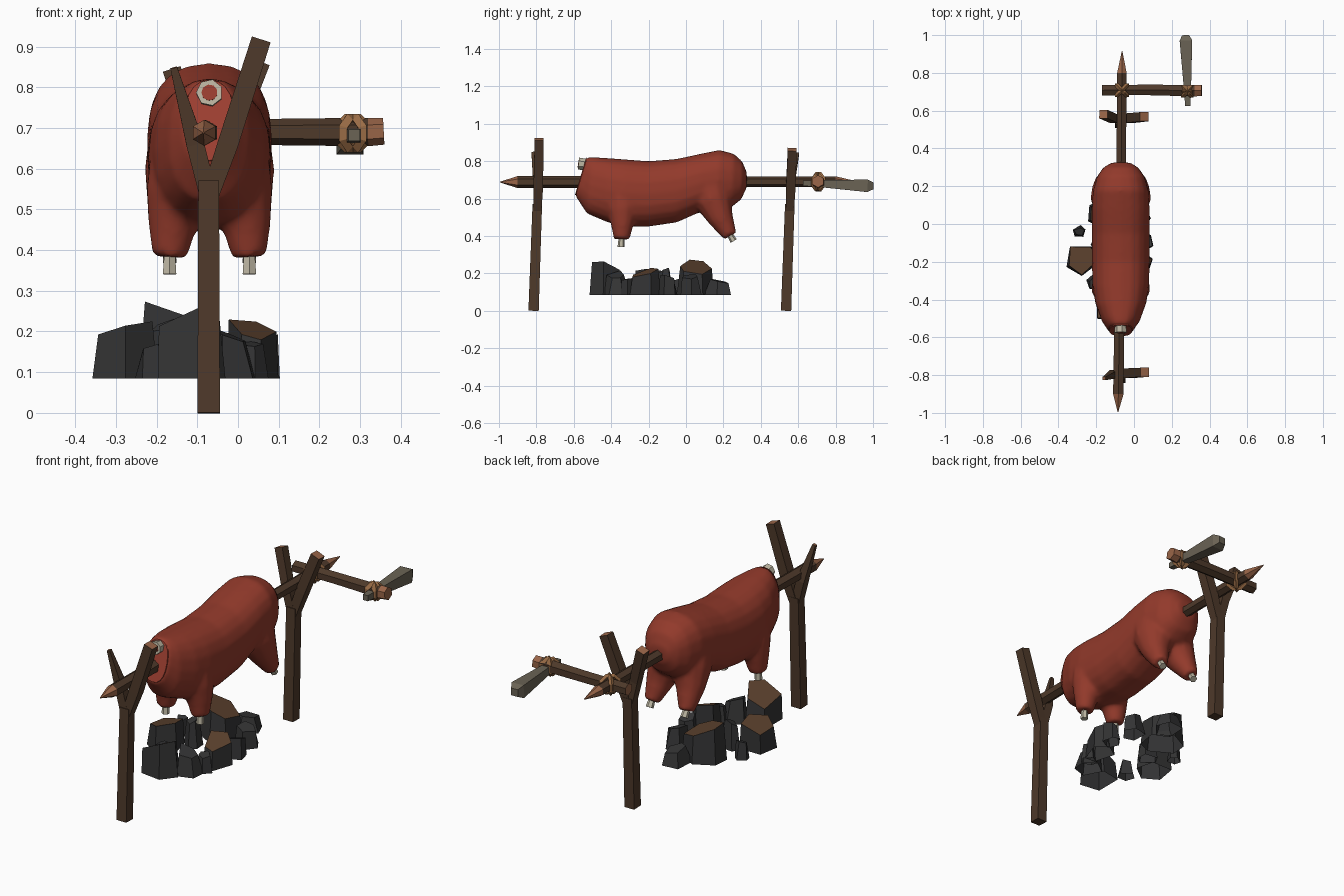
import bpy, bmesh, math, random
from mathutils import Vector

if "Cube" in bpy.data.objects:
    bpy.data.objects.remove(bpy.data.objects["Cube"])

random.seed(4)
CX = -0.07  # centre line of the roast


def material(name, r, g, b):
    m = bpy.data.materials.new(name)
    m.diffuse_color = (r, g, b, 1)
    m.use_nodes = True
    m.node_tree.nodes["Principled BSDF"].inputs["Base Color"].default_value = m.diffuse_color
    return m


MEAT = material("roast red", 0.29, 0.042, 0.024)
CUT = material("cut meat", 0.34, 0.05, 0.03)
WOOD = material("dark bark", 0.076, 0.041, 0.023)
FRESH = material("fresh cut wood", 0.32, 0.13, 0.065)
ROPE = material("rope", 0.32, 0.15, 0.06)
BONE = material("bone", 0.52, 0.48, 0.37)
GRIP = material("grey grip", 0.145, 0.125, 0.09)
COAL = material("charcoal", 0.034, 0.034, 0.035)
SCORCH = material("scorched brown", 0.1, 0.05, 0.025)


def finish(name, bm, mats):
    bmesh.ops.recalc_face_normals(bm, faces=bm.faces)
    me = bpy.data.meshes.new(name)
    bm.to_mesh(me)
    bm.free()
    for m in mats:
        me.materials.append(m)
    ob = bpy.data.objects.new(name, me)
    bpy.context.collection.objects.link(ob)
    return ob


def loft(bm, rings, tips=(), bottom=True):
    """Bridge rings of points and cap the ends; caps and tip segments get material 1."""
    vs = [[bm.verts.new(p) for p in r] for r in rings]
    n = len(vs[0])
    for s in range(len(vs) - 1):
        for i in range(n):
            j = (i + 1) % n
            f = bm.faces.new((vs[s][i], vs[s][j], vs[s + 1][j], vs[s + 1][i]))
            f.material_index = 1 if s in tips else 0
    for end in (vs[0], vs[-1]) if bottom else (vs[-1],):
        bm.faces.new(end).material_index = 1


def rod_rings(pts, radii, n, ref):
    pts = [Vector(p) for p in pts]
    rings = []
    for i, (p, r) in enumerate(zip(pts, radii)):
        d = (pts[min(i + 1, len(pts) - 1)] - pts[max(i - 1, 0)]).normalized()
        u = Vector(ref).cross(d).normalized()
        v = d.cross(u)
        rings.append([p + r * (u * math.cos(a) + v * math.sin(a))
                      for a in (2 * math.pi * (k + 0.5) / n for k in range(n))])
    return rings


def limb(name, pts, radii, n, mat, cap=None, tips=(), ref=(0, 0, 1)):
    """Tapered n-sided rod along a path."""
    bm = bmesh.new()
    loft(bm, rod_rings(pts, radii, n, ref), tips)
    return finish(name, bm, [mat, cap or mat])


# Carcass: sections given as top (y, z), bottom (y, z), half width
sections = [(-.53, .822, -.592, .615, .064), (-.50, .822, -.53, .52, .10),
            (-.42, .817, -.42, .473, .135), (-.33, .81, -.33, .45, .15),
            (-.20, .80, -.20, .45, .153), (-.05, .812, -.05, .472, .153),
            (.08, .84, .07, .525, .153), (.18, .86, .17, .54, .148),
            (.255, .84, .245, .555, .127), (.30, .80, .295, .595, .094),
            (.325, .74, .325, .66, .05)]


def oval(s, n=20, power=0.85, shift=0, scale=1):
    top, bot = Vector((CX, s[0], s[1])), Vector((CX, s[2], s[3]))
    ring = []
    for k in range(n):
        a = 2 * math.pi * k / n
        c, t = (math.copysign(abs(f) ** power, f) for f in (math.cos(a), math.sin(a)))
        ring.append((top + bot) / 2 + (top - bot) / 2 * c * scale
                    + Vector((s[4] * t * scale, shift, 0)))
    return ring


Y = (0, 1, 0)
parts = [[oval(s) for s in sections]]
for side, word in ((-1, "left"), (1, "right")):
    def at(dx, y, z):
        return (CX + side * dx, y, z)
    # front and rear legs, fused with the body below
    parts.append(rod_rings([at(.05, -.34, .62), at(.075, -.34, .53), at(.092, -.341, .455),
                            at(.098, -.344, .383)], [.10, .084, .06, .043], 12, Y))
    parts.append(rod_rings([at(.04, .13, .66), at(.064, .15, .58), at(.086, .188, .49),
                            at(.098, .236, .400)], [.115, .1, .068, .038], 12, Y))
    # bone stubs
    limb(f"{word}_front_bone", [at(.098, -.344, .41), at(.098, -.347, .341)],
         [.014, .019], 6, BONE, ref=Y)
    limb(f"{word}_rear_bone", [at(.098, .22, .43), at(.098, .255, .373)],
         [.014, .019], 6, BONE, ref=Y)

# fuse body and legs into one soft skin
bm = bmesh.new()
for rings in parts:
    loft(bm, rings)
for f in bm.faces:
    f.material_index = 0
body = finish("carcass", bm, [MEAT])
remesh = body.modifiers.new("fuse", 'REMESH')
remesh.mode = 'VOXEL'
remesh.voxel_size = 0.011
remesh.use_smooth_shade = True
soften = body.modifiers.new("soften", 'SMOOTH')
soften.factor = 0.5
soften.iterations = 6

# Neck cut plate
bm = bmesh.new()
loft(bm, [oval(sections[0], shift=.002, scale=.97), oval(sections[0], shift=-.003, scale=.95)])
finish("neck_cut", bm, [CUT])

# Neck bone: stub with a red marrow plate
limb("neck_bone", [(CX, -.50, .778), (CX, -.575, .787)], [.030, .033], 7, BONE)
limb("neck_marrow", [(CX, -.57, .786), (CX, -.577, .787)], [.02, .02], 9, CUT)

# Spit pole with sharpened ends
limb("spit_pole", [(-.085, -.995, .688), (-.083, -.90, .688), (-.07, 0, .69),
                   (-.064, .80, .69), (-.063, .915, .69)],
     [.002, .032, .029, .029, .002], 6, WOOD, FRESH, tips=(0, 3))

# Forked posts: base y, top y, right tip, left tip, left tip radius
posts = [("front", -.815, -.79, (.057, -.785, .917), (-.158, -.818, .848), .012),
         ("back", .535, .56, (.055, .568, .862), (-.162, .582, .842), .032)]
for word, y0, y1, right, left, r in posts:
    limb(f"{word}_post", [(CX - .002, y0, 0), (CX - .002, y1 - .005, .57)],
         [.039, .036], 4, WOOD, ref=Y)
    limb(f"{word}_fork_right", [(CX, y1 - .005, .53), (CX + .045, y1, .66), right],
         [.03, .036, .034], 4, WOOD, FRESH, ref=Y)
    limb(f"{word}_fork_left", [(CX - .002, y1 - .005, .53), (CX - .035, y1 - .004, .66), left],
         [.03, .031, r], 4, WOOD, FRESH, ref=Y)

# Crank arm and grip
limb("crank_arm", [(-.17, .708, .69), (.06, .71, .69), (.32, .706, .69), (.358, .706, .692)],
     [.031, .032, .035, .033], 6, WOOD, FRESH, tips=(2,))
limb("crank_grip", [(.285, .625, .682), (.283, .72, .68), (.275, .97, .668), (.273, 1.0, .668)],
     [.02, .027, .047, .026], 4, GRIP)


# Rope lashings: crossed low-poly rings
def lashing(name, centre, normals, major, minor):
    bm = bmesh.new()
    n, m = 8, 4
    for nrm in normals:
        nrm = Vector(nrm).normalized()
        u = Vector((0, 0, 1)).cross(nrm).normalized()
        v = nrm.cross(u)
        g = []
        for i in range(n):
            a = 2 * math.pi * (i + .5) / n
            out = u * math.cos(a) + v * math.sin(a)
            g.append([bm.verts.new(Vector(centre) + out * (major + minor * math.cos(b))
                                   + nrm * minor * math.sin(b))
                      for b in (2 * math.pi * k / m for k in range(m))])
        for i in range(n):
            for k in range(m):
                p, q = g[i], g[(i + 1) % n]
                bm.faces.new((p[k], p[(k + 1) % m], q[(k + 1) % m], q[k]))
    finish(name, bm, [ROPE])


lashing("spit_lashing", (-.064, .708, .69), [(1, 1, 0), (1, -1, 0)], .044, .012)
lashing("grip_lashing", (.282, .703, .687), [(1, 1, 0), (1, -1, 0), (0, 1, 0)], .036, .015)

# Charcoal lumps: x, y, half sizes, top height, top slope x and y, sides, scorched top
lumps = [(-.13, -.43, .10, .095, .225, .45, -.25, 5, 1), (-.02, -.37, .07, .07, .19, -.4, .1, 5, 0),
         (-.28, -.185, .088, .09, .205, .25, -.1, 5, 1), (-.29, -.04, .035, .035, .17, 0, .3, 5, 0),
         (-.14, .05, .11, .10, .235, -.4, -.1, 6, 1), (-.07, .175, .07, .078, .16, -.1, -.2, 5, 0),
         (.035, -.22, .07, .085, .205, -.25, .3, 5, 1), (.06, -.10, .045, .055, .18, .2, -.3, 5, 0),
         (.03, .03, .06, .06, .185, -.3, .1, 5, 0), (-.21, -.31, .045, .042, .165, .3, 0, 5, 0),
         (-.18, -.11, .05, .05, .215, .4, .4, 5, 0), (.03, -.31, .045, .04, .17, 0, .2, 5, 0)]
for i, (x, y, rx, ry, top, sx, sy, n, brown) in enumerate(lumps):
    low, high = [], []
    for k in range(n):
        a = 2 * math.pi * (k + i * .37 + random.uniform(-.2, .2)) / n
        dx, dy = rx * math.cos(a), ry * math.sin(a)
        low.append(Vector((x + dx, y + dy, .085)))
        t = random.uniform(.8, 1) if brown else random.uniform(.5, .9)
        high.append(Vector((x + dx * t, y + dy * t, top + sx * dx * t + sy * dy * t)))
    bm = bmesh.new()
    loft(bm, [low, high], bottom=False)  # open underneath, as in the view from below
    finish(f"charcoal_lump_{i + 1}", bm, [COAL, SCORCH if brown else COAL])
